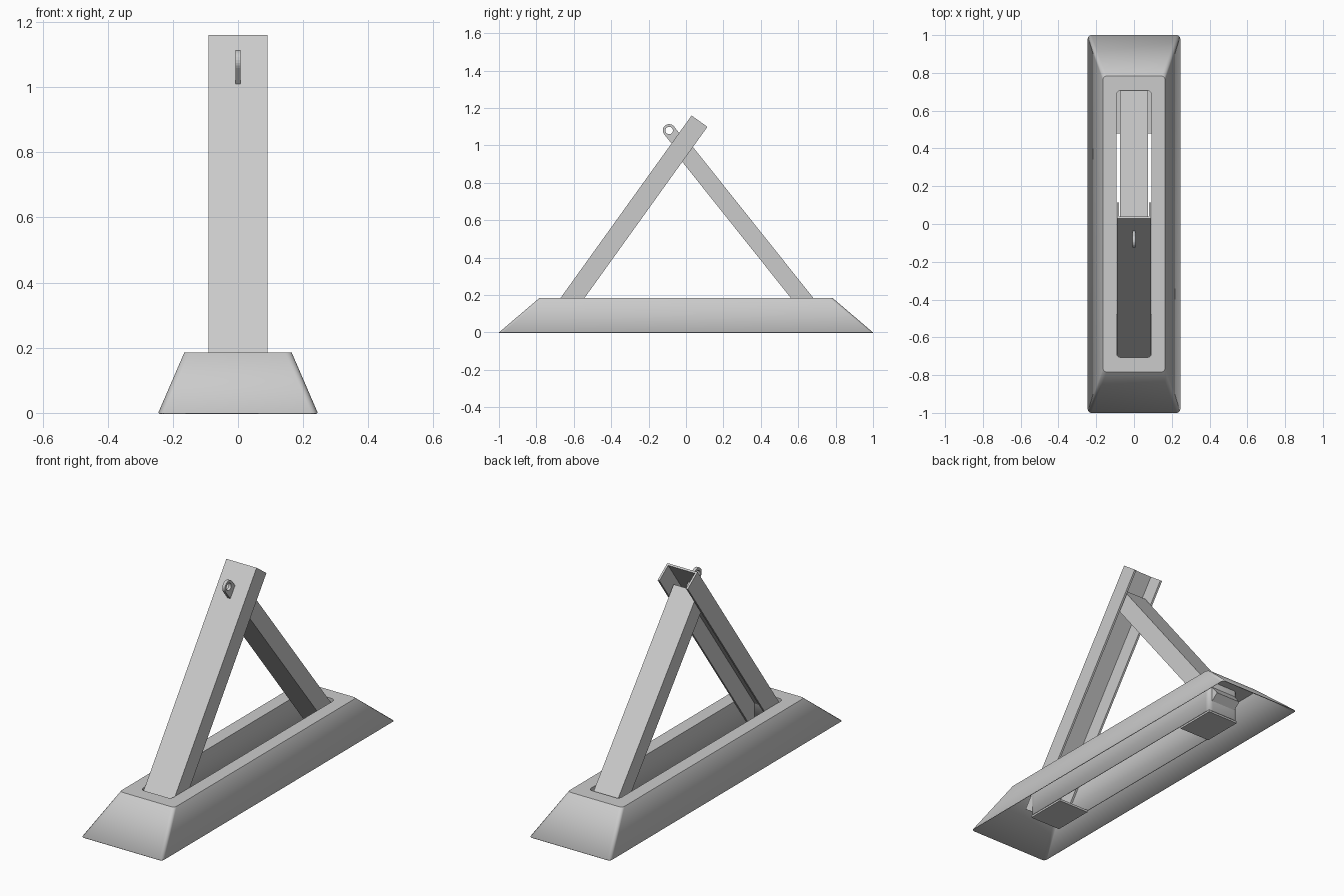
import bpy, bmesh, math
from mathutils import Vector

cube = bpy.data.objects.get("Cube")
if cube:
    bpy.data.objects.remove(cube, do_unlink=True)

# Single painted steel colour
steel = bpy.data.materials.new("grey_steel")
steel.use_nodes = True
GREY = (0.6, 0.6, 0.6, 1)
steel.diffuse_color = GREY
steel.node_tree.nodes["Principled BSDF"].inputs["Base Color"].default_value = GREY


def finish(name, bm):
    bmesh.ops.recalc_face_normals(bm, faces=bm.faces)
    mesh = bpy.data.meshes.new(name)
    bm.to_mesh(mesh)
    bm.free()
    obj = bpy.data.objects.new(name, mesh)
    bpy.context.collection.objects.link(obj)
    mesh.materials.append(steel)
    return obj


def rounded_ring(bm, hx, hy, z, r, steps=5):
    """Ring of vertices around a rounded rectangle."""
    ring = []
    for k, (sx, sy) in enumerate([(1, 1), (-1, 1), (-1, -1), (1, -1)]):
        for i in range(steps + 1):
            a = math.radians(90) * (k + i / steps)
            ring.append(bm.verts.new((sx * (hx - r) + r * math.cos(a),
                                      sy * (hy - r) + r * math.sin(a), z)))
    return ring


def extrude_yz(name, outline, half_width):
    """Solid from a closed side outline, extruded evenly across x."""
    bm = bmesh.new()
    face = bm.faces.new([bm.verts.new((-half_width, p[0], p[1])) for p in outline])
    out = bmesh.ops.extrude_face_region(bm, geom=[face])
    moved = [g for g in out["geom"] if isinstance(g, bmesh.types.BMVert)]
    bmesh.ops.translate(bm, verts=moved, vec=(2 * half_width, 0, 0))
    return finish(name, bm)


def sweep(name, profile, start, end):
    """Sweep a closed (x, depth) profile along a straight line in the yz plane."""
    a, b = Vector((0, *start)), Vector((0, *end))
    axis = (b - a).normalized()
    across = Vector((0, axis.z, -axis.y))
    bm = bmesh.new()
    rings = [[bm.verts.new(p + Vector((x, 0, 0)) + across * d) for x, d in profile]
             for p in (a, b)]
    n = len(profile)
    for i in range(n):
        j = (i + 1) % n
        bm.faces.new((rings[0][i], rings[0][j], rings[1][j], rings[1][i]))
    for ring in rings:
        bm.faces.new(ring)
    return finish(name, bm)


# Base: hollow sloped cover with a long walled slot
bm = bmesh.new()
rings = [rounded_ring(bm, 0.245, 1.0, 0, 0.02),
         rounded_ring(bm, 0.165, 0.783, 0.185, 0.02),
         rounded_ring(bm, 0.092, 0.706, 0.185, 0.022),
         rounded_ring(bm, 0.092, 0.706, 0.01, 0.022)]
for low, high in zip(rings, rings[1:]):
    for i in range(len(low)):
        j = (i + 1) % len(low)
        bm.faces.new((low[i], low[j], high[j], high[i]))
base = finish("base_cover", bm)
shell = base.modifiers.new("shell", "SOLIDIFY")
shell.thickness = 0.004
shell.offset = -1
bpy.context.view_layer.objects.active = base
base.select_set(True)
bpy.ops.object.shade_smooth_by_angle(angle=math.radians(30))
base.select_set(False)

# Floor plates closing the two ends of the slot
for name, s in (("front_floor_plate", -1), ("back_floor_plate", 1)):
    extrude_yz(name, [(s * 0.48, 0), (s * 0.706, 0), (s * 0.706, 0.012), (s * 0.48, 0.012)], 0.092)

# Post: channel section, open towards the back
W, D, T = 0.091, 0.104, 0.011
channel = [(-W, 0), (W, 0), (W, D), (W - T, D), (W - T, T), (T - W, T), (T - W, D), (-W, D)]
sweep("main_post", channel, (-0.753, 0.07), (0.03, 1.16))

# Brace: solid bar leaning into the channel
B, H = 0.074, 0.047
sweep("back_brace", [(-B, -H), (B, -H), (B, H), (-B, H)], (0.712, 0.07), (-0.036, 1.008))

# Lock eye: flat tab on the end of the brace with a round hole
centre = Vector((-0.09, 1.08))
along = Vector((-0.62, 0.783)).normalized()
side = Vector((along.y, -along.x))
N, R, HOLE = 24, 0.034, 0.02
bm = bmesh.new()
layers = []
for x in (-0.008, 0.008):
    outer, inner = [], []
    for i in range(N):
        a = 2 * math.pi * i / N
        c, s = math.cos(a), math.sin(a)
        hole = centre + (side * c + along * s) * HOLE
        rim = centre + side * c * R + along * (s * R if s > -0.01 else -0.08)
        inner.append(bm.verts.new((x, *hole)))
        outer.append(bm.verts.new((x, *rim)))
    layers.append((outer, inner))
(o0, i0), (o1, i1) = layers
for i in range(N):
    j = (i + 1) % N
    for p, q in ((o0, i0), (i0, i1), (i1, o1), (o1, o0)):
        bm.faces.new((p[i], p[j], q[j], q[i]))
finish("lock_eye", bm)
